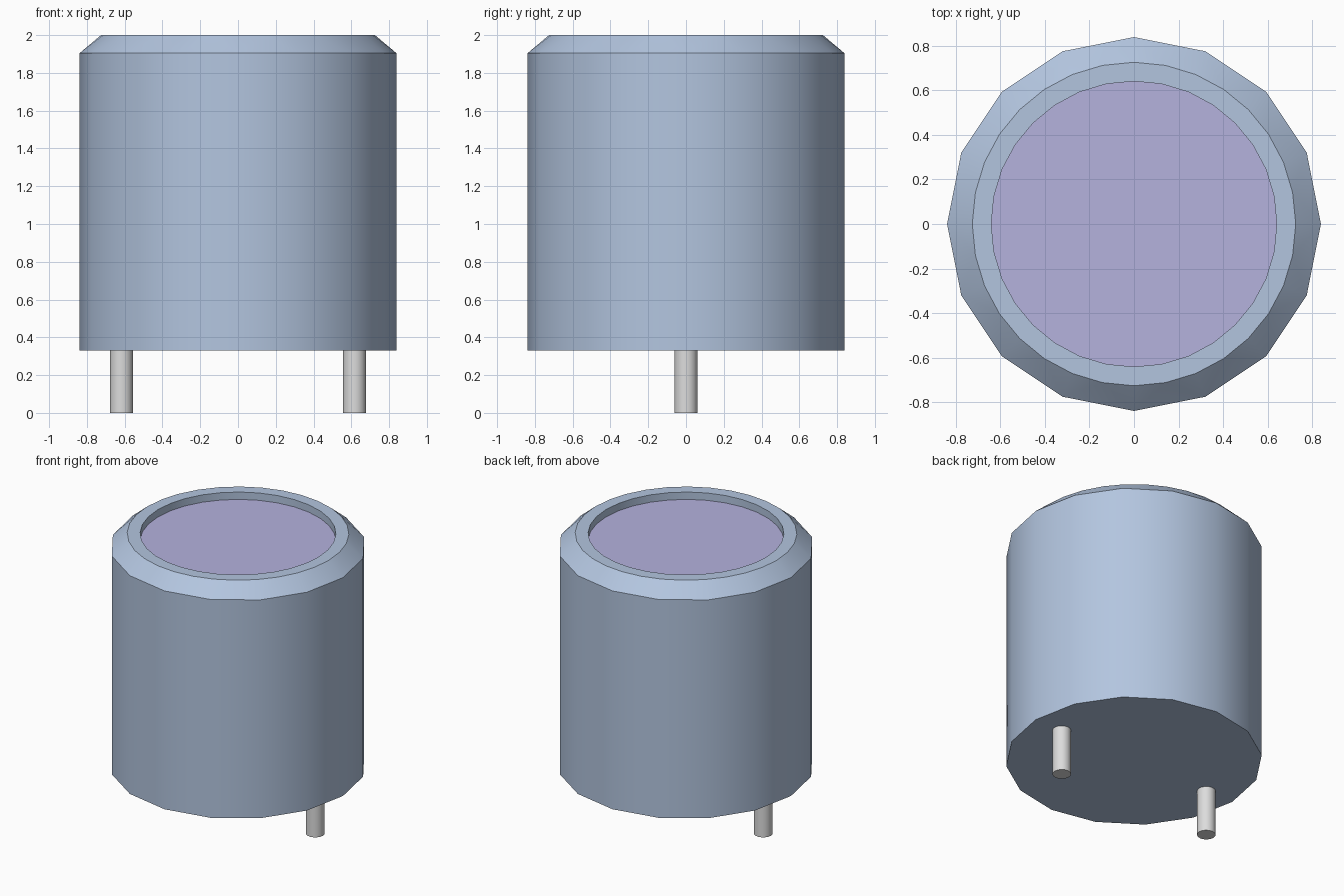
import bpy, bmesh, math

cube = bpy.data.objects.get("Cube")
if cube:
    bpy.data.objects.remove(cube, do_unlink=True)


def material(name, rgb):
    m = bpy.data.materials.new(name)
    m.use_nodes = True
    m.diffuse_color = (*rgb, 1)
    m.node_tree.nodes["Principled BSDF"].inputs["Base Color"].default_value = (*rgb, 1)
    return m


blue = material("blue grey casing", (0.45, 0.56, 0.74))
violet = material("violet face", (0.46, 0.445, 0.73))
silver = material("silver pin", (0.72, 0.72, 0.72))

SIDES = 16
BOTTOM, SHOULDER, TOP, FACE = 0.33, 1.905, 2.0, 1.947


def ring(bm, radius, z, n):
    return [bm.verts.new((radius * math.cos(2 * math.pi * i / n),
                          radius * math.sin(2 * math.pi * i / n), z)) for i in range(n)]


def bridge(bm, a, b):
    n = len(a)
    for i in range(n):
        j = (i + 1) % n
        bm.faces.new((a[i], a[j], b[j], b[i]))


# Casing: 16-sided can, chamfer to a finer 32-sided rim, recessed face
bm = bmesh.new()
base = ring(bm, 0.838, BOTTOM, SIDES)
shoulder = ring(bm, 0.838, SHOULDER, SIDES)
rim = ring(bm, 0.725, TOP, 2 * SIDES)
lip = ring(bm, 0.64, TOP, 2 * SIDES)
floor = ring(bm, 0.64, FACE, 2 * SIDES)
bm.faces.new(base[::-1])
bridge(bm, base, shoulder)
for i in range(SIDES):
    o0, o1 = shoulder[i], shoulder[(i + 1) % SIDES]
    t0, t1, t2 = (rim[(2 * i + k) % (2 * SIDES)] for k in range(3))
    for tri in ((o0, t1, t0), (o0, o1, t1), (o1, t2, t1)):
        bm.faces.new(tri)
bridge(bm, rim, lip)
bridge(bm, lip, floor)
bm.faces.new(floor).material_index = 1
mesh = bpy.data.meshes.new("casing")
bm.to_mesh(mesh)
bm.free()
mesh.materials.append(blue)
mesh.materials.append(violet)
casing = bpy.data.objects.new("casing", mesh)
bpy.context.collection.objects.link(casing)
parts = [casing]

# Two contact pins under the casing
for name, x in (("left_pin", 0.617), ("right_pin", -0.617)):
    bpy.ops.mesh.primitive_cylinder_add(vertices=16, radius=0.061, depth=BOTTOM,
                                        location=(x, 0, BOTTOM / 2))
    pin = bpy.context.object
    pin.name = name
    pin.data.materials.append(silver)
    parts.append(pin)

# Smooth round sides, crisp rims
for ob in parts:
    bpy.ops.object.select_all(action='DESELECT')
    ob.select_set(True)
    bpy.context.view_layer.objects.active = ob
    bpy.ops.object.shade_smooth_by_angle(angle=math.radians(30))
